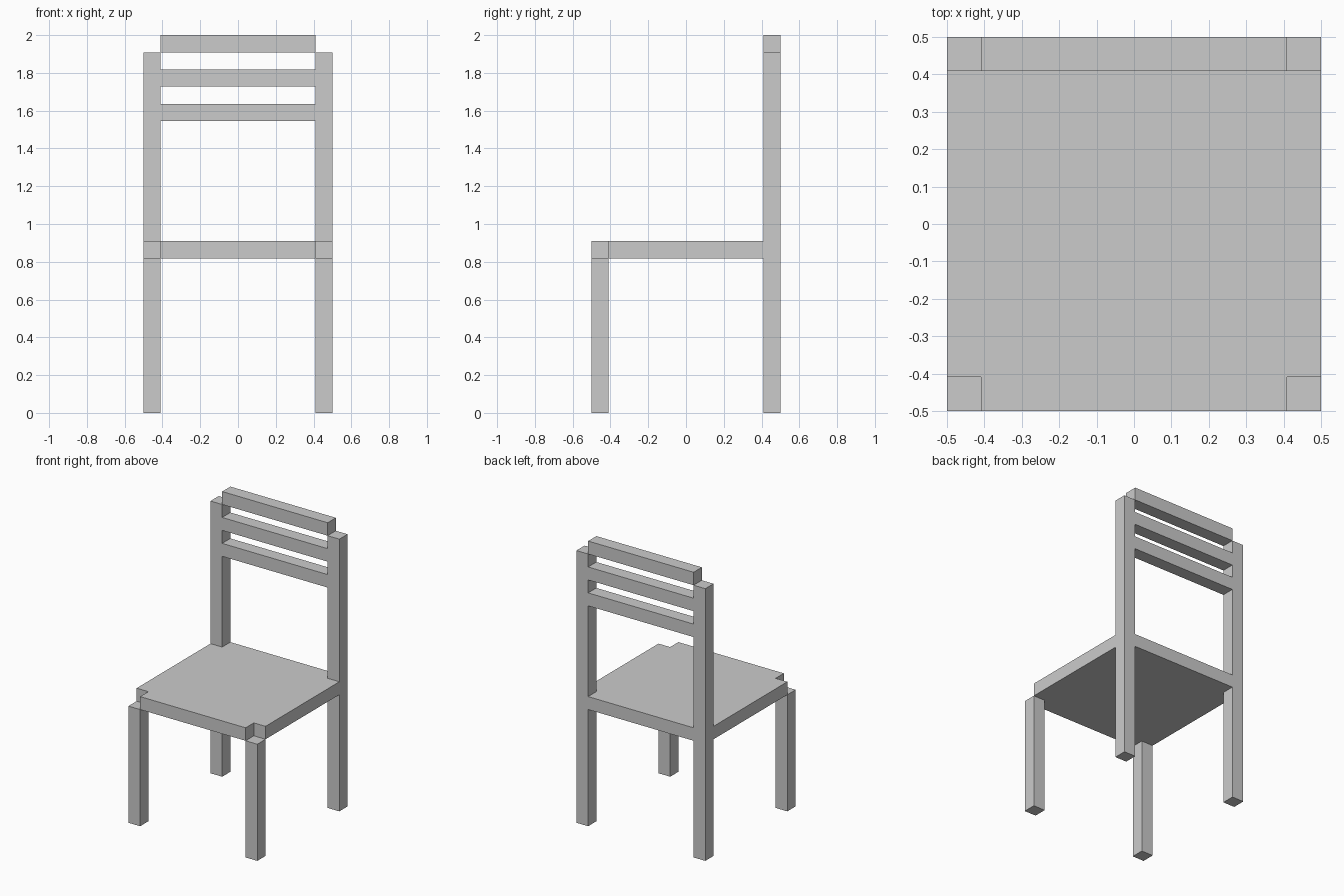
import bpy
import bmesh

if "Cube" in bpy.data.objects:
    bpy.data.objects.remove(bpy.data.objects["Cube"])

U = 1 / 11          # bar thickness; the whole chair sits on this grid
OUT = 5.5 * U       # outer half width
INN = 4.5 * U       # inner half width, between the legs


def prism(name, outline, z0, z1):
    """Extrude a flat outline from z0 up to z1."""
    bm = bmesh.new()
    base = bm.faces.new([bm.verts.new((x, y, z0)) for x, y in outline])
    top = bmesh.ops.extrude_face_region(bm, geom=[base])["geom"]
    verts = [g for g in top if isinstance(g, bmesh.types.BMVert)]
    bmesh.ops.translate(bm, verts=verts, vec=(0, 0, z1 - z0))
    bmesh.ops.recalc_face_normals(bm, faces=bm.faces)
    mesh = bpy.data.meshes.new(name)
    bm.to_mesh(mesh)
    bm.free()
    obj = bpy.data.objects.new(name, mesh)
    bpy.context.collection.objects.link(obj)
    return obj


def box(name, x0, x1, y0, y1, z0, z1):
    return prism(name, [(x0, y0), (x1, y0), (x1, y1), (x0, y1)], z0, z1)


# Seat: square board with all four corners notched
corner = [(INN, OUT), (INN, INN), (OUT, INN)]
outline = []
for sx, sy in ((1, 1), (1, -1), (-1, -1), (-1, 1)):
    pts = [(sx * x, sy * y) for x, y in corner]
    outline += pts if sx * sy > 0 else pts[::-1]
prism("seat", outline, 9 * U, 10 * U)

# Legs: short in front, rising to the backrest behind
for side, x0, x1 in (("left", -OUT, -INN), ("right", INN, OUT)):
    box(f"front_leg_{side}", x0, x1, -OUT, -INN, 0, 9 * U)
    box(f"back_leg_{side}", x0, x1, INN, OUT, 0, 21 * U)

# Backrest slats
for name, k in (("lower", 17), ("middle", 19), ("top", 21)):
    box(f"back_slat_{name}", -INN, INN, INN, OUT, k * U, (k + 1) * U)
